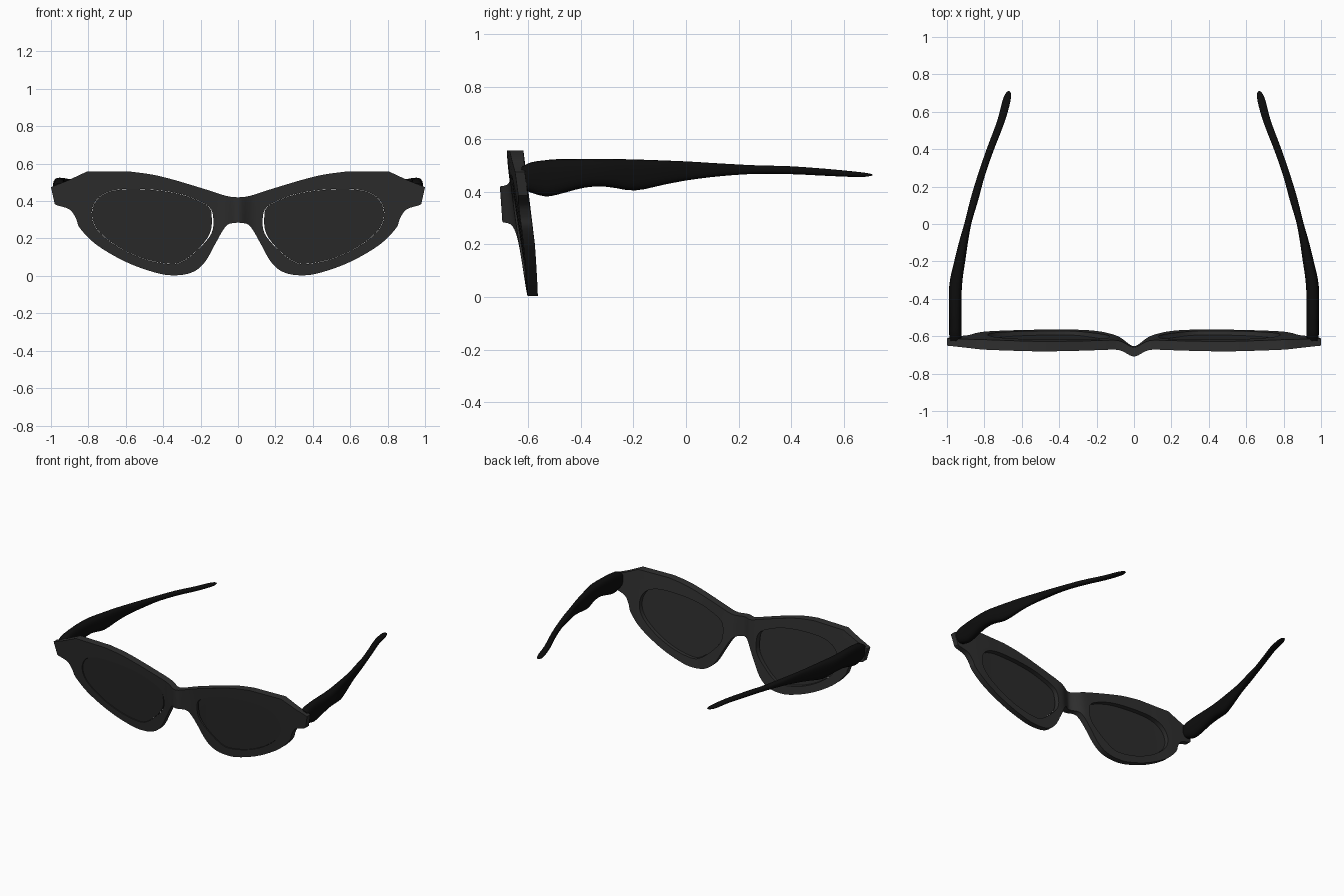
import bpy, bmesh, math
from mathutils import Vector

if "Cube" in bpy.data.objects:
    bpy.data.objects.remove(bpy.data.objects["Cube"])


def material(name, v):
    m = bpy.data.materials.new(name)
    m.diffuse_color = (v, v, v, 1)
    m.use_nodes = True
    m.node_tree.nodes["Principled BSDF"].inputs["Base Color"].default_value = m.diffuse_color
    return m


def spline(pts, n=4, closed=False):
    """Catmull-Rom through points of any dimension."""
    P = [Vector(p) for p in pts]
    c = len(P)
    at = (lambda i: P[i % c]) if closed else (lambda i: P[min(max(i, 0), c - 1)])
    out = []
    for i in range(c if closed else c - 1):
        a, b, d, e = at(i - 1), at(i), at(i + 1), at(i + 2)
        for k in range(n):
            t = k / n
            out.append(0.5 * (2 * b + (d - a) * t + (2 * a - 5 * b + 4 * d - e) * t * t
                              + (3 * b - a - 3 * d + e) * t ** 3))
    if not closed:
        out.append(P[-1].copy())
    return out


def front_y(x, z):
    """Front face of the frame: tilted, slightly wrapped, bulging at the bridge."""
    bump = (0.04 + 0.08 * (0.42 - z)) * math.exp(-(x / 0.055) ** 2)
    return -0.605 - 0.15 * z + 0.026 * x * x - bump


def finish(bm, name, mat, angle):
    bmesh.ops.recalc_face_normals(bm, faces=bm.faces)
    me = bpy.data.meshes.new(name)
    bm.to_mesh(me)
    bm.free()
    ob = bpy.data.objects.new(name, me)
    bpy.context.collection.objects.link(ob)
    me.materials.append(mat)
    mod = ob.modifiers.new("mirror", 'MIRROR')
    mod.merge_threshold = 0.0005
    bpy.ops.object.select_all(action='DESELECT')
    ob.select_set(True)
    bpy.context.view_layer.objects.active = ob
    bpy.ops.object.shade_smooth_by_angle(angle=math.radians(angle))
    return ob


def plate(name, loops, offset, thick, mat):
    """Fill flat loops, slice for curvature, bend and thicken."""
    bm = bmesh.new()
    for loop in loops:
        vs = [bm.verts.new((p[0], 0, p[1])) for p in loop]
        for i, v in enumerate(vs):
            bm.edges.new((v, vs[(i + 1) % len(vs)]))
    bmesh.ops.triangle_fill(bm, use_beauty=True, edges=bm.edges[:], normal=(0, -1, 0))
    for x in [0.02, 0.04, 0.06, 0.08, 0.1, 0.13] + [0.2 + 0.1 * i for i in range(8)]:
        bmesh.ops.bisect_plane(bm, geom=bm.verts[:] + bm.edges[:] + bm.faces[:],
                               plane_co=(x, 0, 0), plane_no=(1, 0, 0), dist=1e-5)
    front = bm.verts[:]
    ext = bmesh.ops.extrude_face_region(bm, geom=bm.faces[:], use_keep_orig=True)
    back = {g for g in ext['geom'] if isinstance(g, bmesh.types.BMVert)}
    for v in bm.verts:
        x, z = v.co.x, v.co.z
        v.co.y = front_y(x, z) + offset + (thick(x, z) if v in back else 0)
    # open the centre so the mirrored halves join
    mid = [f for f in bm.faces if all(abs(v.co.x) < 1e-4 for v in f.verts)]
    bmesh.ops.delete(bm, geom=mid, context='FACES_ONLY')
    return finish(bm, name, mat, 30)


frame_mat = material("frame_black", 0.028)
lens_mat = material("lens_dark", 0.025)
temple_mat = material("temple_black", 0.004)

# Frame front: cat-eye outline with a lens opening
brow = spline([(0, .42), (.06, .427), (.165, .46), (.33, .51), (.45, .54), (.57, .557)])
corner = [(.81, .557), (.91, .51), (1, .475), (.98, .385)]
lower = spline([(.97, .378), (.90, .355), (.865, .305), (.845, .255), (.755, .165),
                (.6, .075), (.45, .02), (.35, .003), (.25, .017), (.18, .07),
                (.125, .165), (.08, .245), (.05, .277), (0, .285)])
hole_pts = [(.132, .305), (.155, .37), (.25, .418), (.35, .447), (.49, .463), (.65, .46),
            (.745, .42), (.782, .34), (.755, .25), (.65, .16), (.515, .095), (.38, .065),
            (.30, .075), (.21, .145), (.143, .225)]
hole = spline(hole_pts, closed=True)
outline = brow + [Vector(p) for p in corner] + lower
plate("frame_front", [outline, hole], 0,
      lambda x, z: 0.038 + 0.028 * z - max(0, x - 0.8) * 0.07, frame_mat)

# Lenses: thin sheets just behind the front face
c = Vector((.46, .27))
lens = spline([c + (Vector(p) - c) * (0.975 if p[0] < .15 else 0.995) for p in hole_pts],
              closed=True)
plate("lenses", [lens], 0.006, lambda x, z: 0.012, lens_mat)

# Temples: lofted rounded section; y, inner x, outer x, bottom z, top z
stations = [(-.625, .925, .985, .415, .495), (-.59, .922, .988, .397, .512),
            (-.537, .922, .988, .383, .52), (-.49, .922, .989, .389, .524),
            (-.385, .922, .99, .416, .525), (-.30, .917, .984, .419, .525),
            (-.195, .902, .96, .405, .523), (-.08, .885, .931, .428, .519),
            (.013, .867, .904, .445, .515), (.127, .833, .876, .459, .508),
            (.26, .797, .836, .468, .501), (.40, .748, .788, .467, .497),
            (.55, .690, .732, .46, .486), (.66, .660, .703, .456, .475),
            (.70, .659, .685, .46, .469), (.71, .667, .674, .463, .466)]
bm = bmesh.new()
N = 20
rings = []
for y, x0, x1, z0, z1 in spline(stations, 3):
    ring = []
    for k in range(N):
        a = 2 * math.pi * k / N
        cx, sz = math.cos(a), math.sin(a)
        px = math.copysign(abs(cx) ** 0.75, cx)
        pz = math.copysign(abs(sz) ** 0.75, sz)
        ring.append(bm.verts.new(((x0 + x1) / 2 + px * (x1 - x0) / 2, y,
                                  (z0 + z1) / 2 + pz * (z1 - z0) / 2)))
    rings.append(ring)
for r, s in zip(rings, rings[1:]):
    for k in range(N):
        j = (k + 1) % N
        bm.faces.new((r[k], r[j], s[j], s[k]))
bm.faces.new(rings[0])
bm.faces.new(rings[-1])
finish(bm, "temples", temple_mat, 40)
